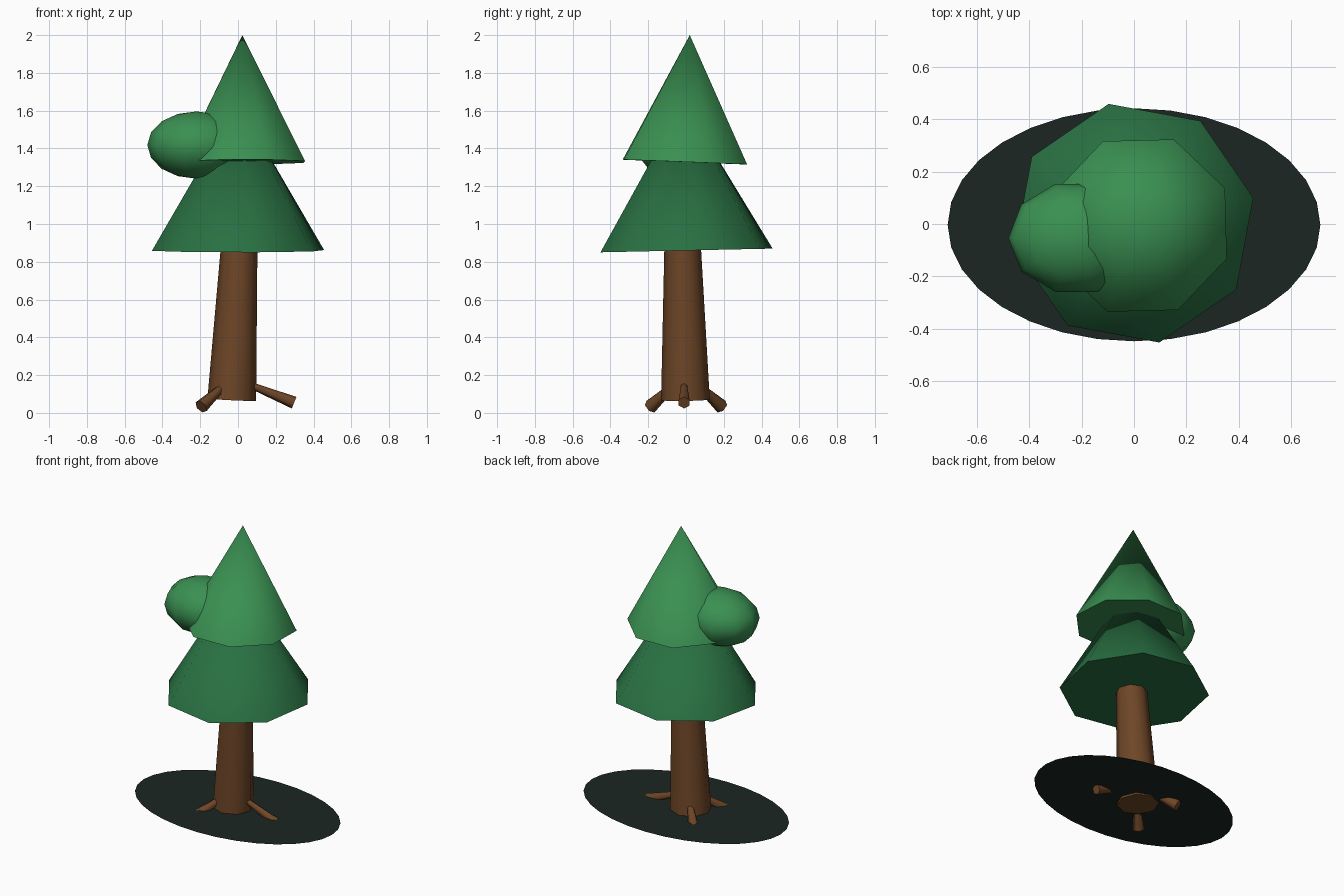
import bpy, math
from mathutils import Vector, Matrix

if "Cube" in bpy.data.objects:
    bpy.data.objects.remove(bpy.data.objects["Cube"])


def material(name, rgb):
    m = bpy.data.materials.new(name)
    m.diffuse_color = (*rgb, 1)
    m.use_nodes = True
    m.node_tree.nodes["Principled BSDF"].inputs["Base Color"].default_value = m.diffuse_color
    return m


bark = material("bark", (0.155, 0.061, 0.02))
dark_leaf = material("dark_leaf", (0.022, 0.163, 0.055))
light_leaf = material("light_leaf", (0.042, 0.279, 0.084))
soil = material("soil", (0.011, 0.019, 0.016))


def finish(name, mat):
    ob = bpy.context.object
    ob.name = name
    ob.data.materials.append(mat)
    bpy.ops.object.shade_smooth_by_angle(angle=math.radians(62))
    return ob


def taper(name, p1, p2, r1, r2, sides, spin, mat):
    """Cone or frustum from p1 (radius r1) to p2 (radius r2)."""
    p1, p2 = Vector(p1), Vector(p2)
    axis = p2 - p1
    bpy.ops.mesh.primitive_cone_add(vertices=sides, radius1=r1, radius2=r2, depth=axis.length)
    # put the first corner at angle "spin" from +x
    me = bpy.context.object.data
    corner = max((v.co for v in me.vertices if v.co.z < 0), key=lambda c: c.x).copy()
    me.transform(Matrix.Rotation(math.radians(spin) - math.atan2(corner.y, corner.x), 4, 'Z'))
    tilt = Vector((0, 0, 1)).rotation_difference(axis.normalized()).to_matrix().to_4x4()
    me.transform(Matrix.Translation((p1 + p2) / 2) @ tilt)
    return finish(name, mat)


# flat oval of soil
bpy.ops.mesh.primitive_circle_add(vertices=32, radius=1, fill_type='NGON', location=(0, -0.003, 0.078))
bpy.context.object.scale = (0.712, 0.445, 1)
finish("ground_patch", soil)

# leaning trunk
taper("trunk", (-0.033, -0.003, 0.069), (0.012, -0.02, 1.0), 0.129, 0.092, 8, 0, bark)

# roots, thicker at the outer end
taper("root_right", (0.297, -0.01, 0.054), (0.05, -0.01, 0.153), 0.033, 0.016, 6, 0, bark)
for side, s in (("front", -1), ("back", 1)):
    taper("root_" + side, (-0.195, 0.188 * s, 0.033), (-0.07, 0.06 * s, 0.15), 0.038, 0.018, 6, 0, bark)

# foliage tiers
taper("lower_foliage", (0, 0.003, 0.86), (0.0, -0.014, 1.645), 0.466, 0, 8, 12, dark_leaf)
taper("upper_foliage", (0.025, -0.006, 1.328), (0.023, 0.02, 2.0), 0.353, 0, 8, 24, light_leaf)

# leafy side clump
bpy.ops.mesh.primitive_uv_sphere_add(segments=10, ring_count=8, radius=1, location=(-0.22, -0.053, 1.418))
ob = bpy.context.object
ob.rotation_euler = (0, 0, 0)
ob.scale = (0.26, 0.217, 0.178)
ob.data.transform(Matrix.Rotation(math.radians(90), 4, 'Z'))
finish("side_clump", light_leaf)
